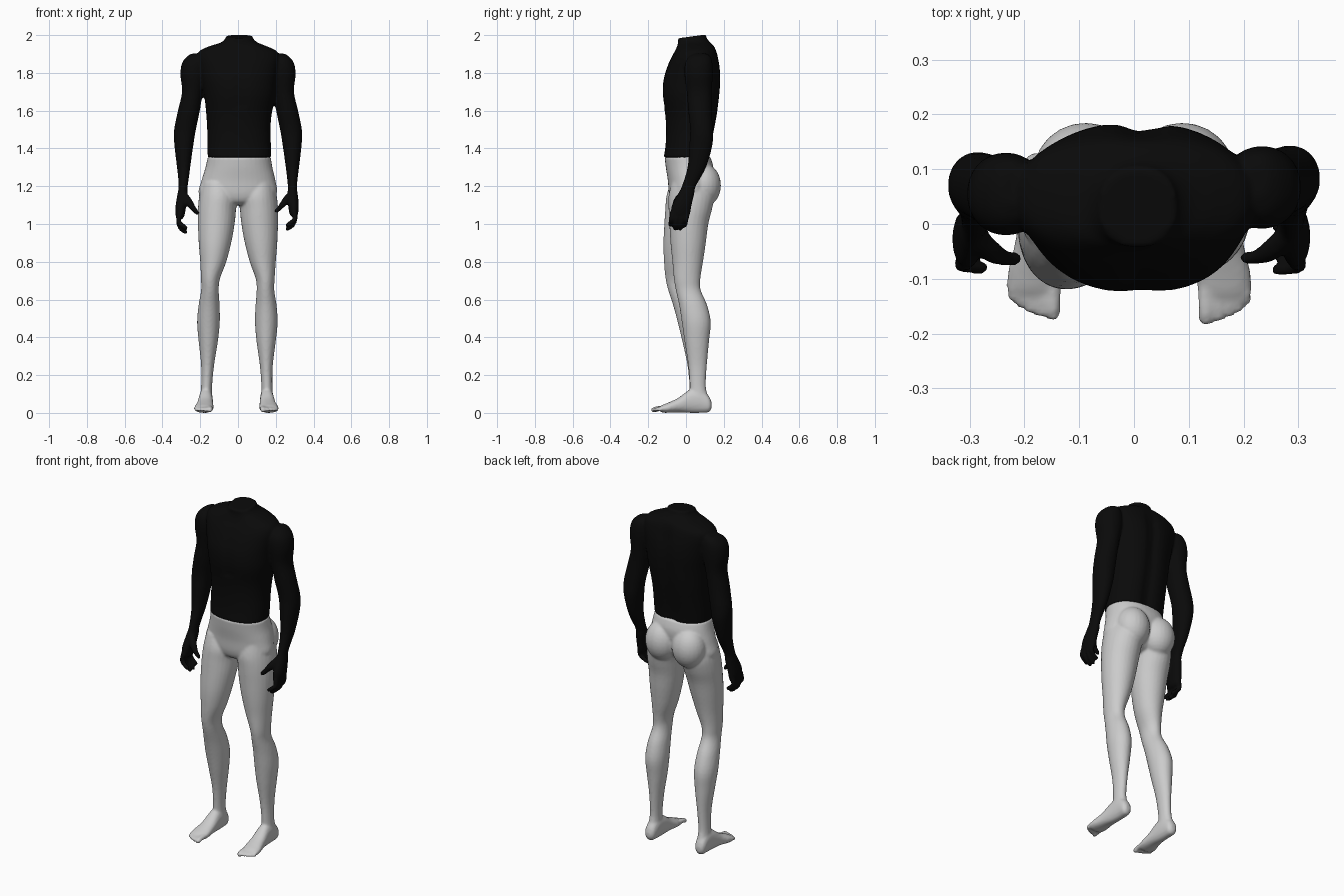
import bpy, bmesh, math
from mathutils import Vector, Matrix


def spline(rows, steps=4):
    """Smoothly interpolate a list of equal-length tuples."""
    out = []
    for i in range(len(rows) - 1):
        p0, p1 = rows[max(i - 1, 0)], rows[i]
        p2, p3 = rows[i + 1], rows[min(i + 2, len(rows) - 1)]
        for s in range(steps):
            t = s / steps
            out.append(tuple(
                b + 0.5 * t * (c - a + t * (2 * a - 5 * b + 4 * c - d + t * (3 * (b - c) + d - a)))
                for a, b, c, d in zip(p0, p1, p2, p3)))
    return out + [rows[-1]]


def same(x, y, z):
    return (x, y, z)


def skin(bm, rings):
    """Join rings of points into one closed tube."""
    rings = [[bm.verts.new(p) for p in ring] for ring in rings]
    n = len(rings[0])
    for r, q in zip(rings, rings[1:]):
        for k in range(n):
            j = (k + 1) % n
            bm.faces.new((r[k], r[j], q[j], q[k]))
    bm.faces.new(rings[0][::-1])
    bm.faces.new(rings[-1])


def loft(bm, rows, place=same, power=2.0, axis='z', sides=28):
    """Skin ellipse sections given as (position, a min, a max, b min, b max)."""
    rings = []
    for t, a0, a1, b0, b1 in spline(rows):
        ring = []
        for k in range(sides):
            ang = math.tau * k / sides
            c, s = math.cos(ang), math.sin(ang)
            a = (a0 + a1) / 2 + (a1 - a0) / 2 * math.copysign(abs(c) ** (2 / power), c)
            b = (b0 + b1) / 2 + (b1 - b0) / 2 * math.copysign(abs(s) ** (2 / power), s)
            ring.append(place(a, b, t) if axis == 'z' else place(a, t, b))
        rings.append(ring)
    skin(bm, rings)


def digit(bm, points, place=same, sides=10):
    """Finger or toe: a tube along (x, y, z, radius) points with a round tip."""
    path = spline(points, 3)
    pos = [Vector(p[:3]) for p in path]
    rad = [p[3] for p in path]
    end = (pos[-1] - pos[-2]).normalized() * rad[-1]
    pos += [pos[-1] + end * .6, pos[-1] + end * .95]
    rad += [rad[-1] * .8, rad[-1] * .35]
    rings = []
    for i, p in enumerate(pos):
        d = pos[min(i + 1, len(pos) - 1)] - pos[max(i - 1, 0)]
        q = d.to_track_quat('Z', 'X')
        rings.append([place(*(p + q @ Vector((math.cos(math.tau * k / sides) * rad[i],
                                             math.sin(math.tau * k / sides) * rad[i], 0))))
                      for k in range(sides)])
    skin(bm, rings)


def finish(bm, name, colour=None):
    me = bpy.data.meshes.new(name)
    bmesh.ops.recalc_face_normals(bm, faces=bm.faces)
    bm.to_mesh(me)
    bm.free()
    ob = bpy.data.objects.new(name, me)
    bpy.context.collection.objects.link(ob)
    # fuse the overlapping pieces into one soft skin, once
    rem = ob.modifiers.new("fuse", 'REMESH')
    rem.mode = 'VOXEL'
    rem.voxel_size = 0.0075
    rem.use_smooth_shade = True
    sm = ob.modifiers.new("soften", 'SMOOTH')
    sm.factor = 0.5
    sm.iterations = 2
    baked = bpy.data.meshes.new_from_object(
        ob.evaluated_get(bpy.context.evaluated_depsgraph_get()))
    ob.modifiers.clear()
    ob.data = baked
    if colour:
        mat = bpy.data.materials.new(name)
        mat.diffuse_color = colour
        baked.materials.clear()
        baked.materials.append(mat)


# ---- upper body: torso, neck, arms and hands ----
upper = bmesh.new()
TORSO = [
    (1.352, -.160, .175, -.118, .130), (1.42, -.162, .174, -.108, .138),
    (1.50, -.163, .172, -.105, .153), (1.58, -.168, .178, -.110, .168),
    (1.68, -.178, .198, -.125, .181), (1.76, -.192, .205, -.122, .186),
    (1.83, -.205, .215, -.102, .182), (1.88, -.215, .220, -.080, .172),
    (1.915, -.205, .205, -.060, .162), (1.94, -.155, .155, -.048, .150),
    (1.96, -.092, .105, -.042, .130), (1.98, -.070, .083, -.042, .112),
    (2.003, -.064, .078, -.042, .104)]


def torso_shape(x, y, z):
    # spine groove on the back, chest line in front, sloping neck cut
    fade = max(0, min(1, (1.95 - z) / .1))
    g = math.exp(-((x - .015) / .035) ** 2) * fade
    if y > .03:
        y -= .018 * g
    elif z > 1.62:
        y += .006 * g
    if z > 1.97:
        z -= .02 * (z - 1.97) / .033 * (.104 - y) / .146
    return (x, y, z)


loft(upper, TORSO, torso_shape, 2.3, sides=48)

ARM = [
    (1.902, .200, .245, .050, .110), (1.885, .180, .272, .015, .130),
    (1.85, .165, .297, -.005, .140), (1.79, .165, .305, -.008, .142),
    (1.70, .186, .296, .004, .136), (1.60, .202, .318, .012, .136),
    (1.50, .223, .338, .022, .142), (1.42, .236, .337, .018, .140),
    (1.30, .253, .323, .008, .106), (1.20, .264, .312, -.022, .052),
    (1.16, .262, .316, -.042, .044), (1.10, .266, .322, -.074, .030),
    (1.055, .272, .318, -.080, .022), (1.04, .282, .312, -.074, .014)]

for side in (1, -1):
    def arm_place(x, y, z, side=side):
        if side > 0:
            return (x, y, z)
        low = max(0, 1.25 - z) / .2
        return (-x - .012 * low, y - .012 + .012 * low, z - .012 * low)
    loft(upper, ARM, arm_place, 2.1)
    # four curled fingers
    for y, tip in ((-.070, .995), (-.044, .975), (-.017, .975), (.008, .992)):
        digit(upper, [(.296, y, 1.065, .015), (.303, y - .006, 1.030, .0135),
                      (.288, y - .010, tip + .018, .0125),
                      (.262, y - .013, tip, .0115)], arm_place)
    # thumb
    digit(upper, [(.280, -.020, 1.155, .021), (.250, -.048, 1.120, .020),
                  (.225, -.060, 1.090, .014), (.205, -.062, 1.070, .012)], arm_place)

finish(upper, "shirt_torso_and_arms", (.003, .003, .003, 1))

# ---- lower body: pelvis, legs and feet ----
lower = bmesh.new()
PELVIS = [
    (1.356, -.160, .173, -.113, .128), (1.30, -.172, .182, -.107, .145),
    (1.23, -.193, .198, -.096, .140), (1.16, -.208, .205, -.090, .125),
    (1.12, -.150, .150, -.075, .090), (1.10, -.060, .060, -.045, .050)]
loft(lower, PELVIS, same, 2.2, sides=40)

LEG = [
    (1.22, .030, .190, -.075, .120), (1.15, .004, .205, -.092, .148),
    (1.08, .010, .212, -.092, .138), (1.00, .018, .212, -.088, .118),
    (.90, .036, .208, -.082, .105), (.80, .062, .200, -.072, .090),
    (.71, .094, .194, -.064, .076), (.65, .099, .192, -.054, .078),
    (.57, .093, .204, -.036, .112), (.48, .090, .210, -.022, .131),
    (.38, .098, .200, -.008, .122), (.25, .116, .184, .012, .110),
    (.14, .124, .182, .020, .105), (.08, .122, .186, .018, .118),
    (.03, .130, .180, .030, .118)]

FOOT = [
    (.136, .142, .168, .025, .055), (.120, .124, .184, .004, .090),
    (.075, .118, .188, .000, .130), (.020, .116, .192, .000, .122),
    (-.040, .114, .201, .003, .080), (-.090, .112, .213, .001, .056),
    (-.122, .118, .212, .001, .043), (-.138, .130, .198, .010, .034)]

for side in (1, -1):
    def leg_place(x, y, z, side=side):
        if side > 0:
            return (x, y, z)
        # the other knee is carried a little further forward
        y -= .045 * math.exp(-((z - .76) / .33) ** 2)
        return (-x - .016 * max(0, 1 - z / .8), y, z)

    def foot_place(x, y, z, side=side):
        return (x, y, z) if side > 0 else (-x - .017, y * .95, z)
    loft(lower, LEG, leg_place)
    loft(lower, FOOT, foot_place, 2.2, axis='y')
    # buttock
    seat = Matrix.Translation((side * .088, .093, 1.205)) @ Matrix.Diagonal((.096, .092, .115, 1))
    bmesh.ops.create_uvsphere(lower, u_segments=24, v_segments=16, radius=1, matrix=seat)
    # toes
    for x, end, r in ((.131, -.186, .0140), (.154, -.180, .0100), (.173, -.173, .0096),
                      (.190, -.163, .0094), (.206, -.149, .0094)):
        digit(lower, [(x, -.110, .024, r * 1.15), (x, (end - .110) / 2, .023, r),
                      (x, end + r, .016, r)], foot_place)

finish(lower, "hips_and_legs")
